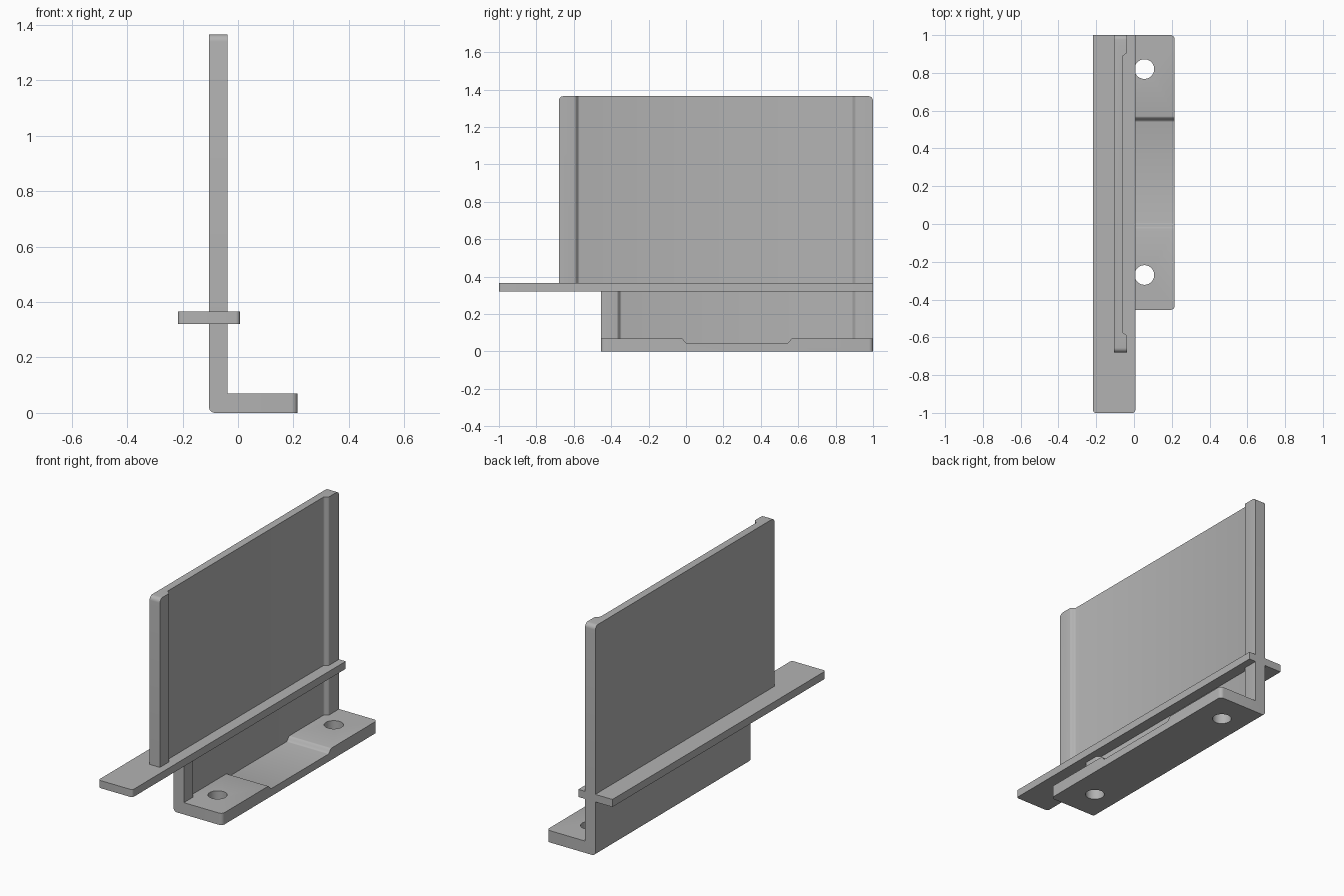
import bpy, bmesh, math
from mathutils import Vector

cube = bpy.data.objects.get("Cube")
if cube:
    bpy.data.objects.remove(cube, do_unlink=True)

grey = bpy.data.materials.new("plain grey")
grey.use_nodes = True
tone = (0.45, 0.45, 0.45, 1)
grey.diffuse_color = tone
grey.node_tree.nodes["Principled BSDF"].inputs["Base Color"].default_value = tone


def prism(name, profile, place, lo, hi, round_edge=None, radius=0.02):
    """Extrude a 2D profile from lo to hi; round the edges chosen by a rule."""
    bm = bmesh.new()
    face = bm.faces.new([bm.verts.new(place(a, b, lo)) for a, b in profile])
    ext = bmesh.ops.extrude_face_region(bm, geom=[face])
    shift = Vector(place(0, 0, hi)) - Vector(place(0, 0, lo))
    for v in ext["geom"]:
        if isinstance(v, bmesh.types.BMVert):
            v.co += shift
    bmesh.ops.recalc_face_normals(bm, faces=bm.faces)
    if round_edge:
        chosen = [e for e in bm.edges if round_edge(*(v.co for v in e.verts))]
        bmesh.ops.bevel(bm, geom=chosen, offset=radius, segments=6,
                        profile=0.5, affect='EDGES')
    mesh = bpy.data.meshes.new(name)
    bm.to_mesh(mesh)
    bm.free()
    mesh.materials.append(grey)
    obj = bpy.data.objects.new(name, mesh)
    bpy.context.collection.objects.link(obj)
    return obj


def ramp(u0, v0, u1, v1, n=8):
    """Soft S-shaped step between two levels."""
    return [(u0 + (u1 - u0) * i / n,
             v0 + (v1 - v0) * (1 - math.cos(math.pi * i / n)) / 2)
            for i in range(n + 1)]


def along_z(a, b, t):      # profile holds (y, x)
    return (b, a, t)


def along_x(a, b, t):      # profile holds (y, z)
    return (t, a, b)


def near(a, b):
    return abs(a - b) < 1e-4


BACK, OUT, THICK, THIN = 1.0, -0.105, -0.037, -0.06


def wall_profile(front):
    """Thin web with a thicker post at each end."""
    return ([(front, OUT), (front, THICK)]
            + ramp(front + 0.085, THICK, front + 0.11, THIN)
            + ramp(BACK - 0.115, THIN, BACK - 0.09, THICK)
            + [(BACK, THICK), (BACK, OUT)])


# Upright walls above and below the shelf
TOP = 1.365
prism("upper_wall", wall_profile(-0.68), along_z, 0.365, TOP,
      lambda p, q: near(p.z, TOP) and near(q.z, TOP) and near(p.y, q.y)
      and (near(p.y, -0.68) or near(p.y, BACK)), 0.025)
prism("lower_wall", wall_profile(-0.455), along_z, 0.04, 0.32)

# Long cross shelf with rounded front corners
prism("shelf", [(-1, -0.217), (-1, 0.007), (1, 0.007), (1, -0.217)],
      along_z, 0.32, 0.365,
      lambda p, q: near(p.y, -1) and near(q.y, -1) and near(p.x, q.x), 0.015)

# Foot flange with a shallow dip in its top
H, DIP = 0.07, 0.045
foot_profile = ([(-0.455, 0), (-0.455, H)] + ramp(-0.025, H, 0.005, DIP)
                + ramp(0.54, DIP, 0.57, H) + [(BACK, H), (BACK, 0)])


def foot_edges(p, q):
    heel = near(p.x, OUT) and near(q.x, OUT) and near(p.z, 0) and near(q.z, 0)
    toe = (near(p.x, 0.215) and near(q.x, 0.215) and near(p.y, q.y)
           and not near(p.z, q.z) and (near(p.y, -0.455) or near(p.y, BACK)))
    return heel or toe


foot = prism("foot_flange", foot_profile, along_x, OUT, 0.215, foot_edges, 0.022)

# Screw holes through the foot
for y in (-0.27, 0.82):
    circle = [(y + 0.052 * math.cos(math.tau * i / 48),
               0.055 + 0.052 * math.sin(math.tau * i / 48)) for i in range(48)]
    cutter = prism("hole_cutter", circle, along_z, -0.1, 0.2)
    cutter.hide_render = True
    mod = foot.modifiers.new("hole", 'BOOLEAN')
    mod.operation = 'DIFFERENCE'
    mod.solver = 'EXACT'
    mod.object = cutter
    bpy.context.view_layer.objects.active = foot
    bpy.ops.object.modifier_apply(modifier=mod.name)
    bpy.data.objects.remove(cutter, do_unlink=True)

# Smooth the fillets, keep the sharp edges
bpy.ops.object.select_all(action='DESELECT')
for name in ("upper_wall", "lower_wall", "shelf", "foot_flange"):
    bpy.data.objects[name].select_set(True)
bpy.context.view_layer.objects.active = foot
bpy.ops.object.shade_smooth_by_angle(angle=math.radians(35))
